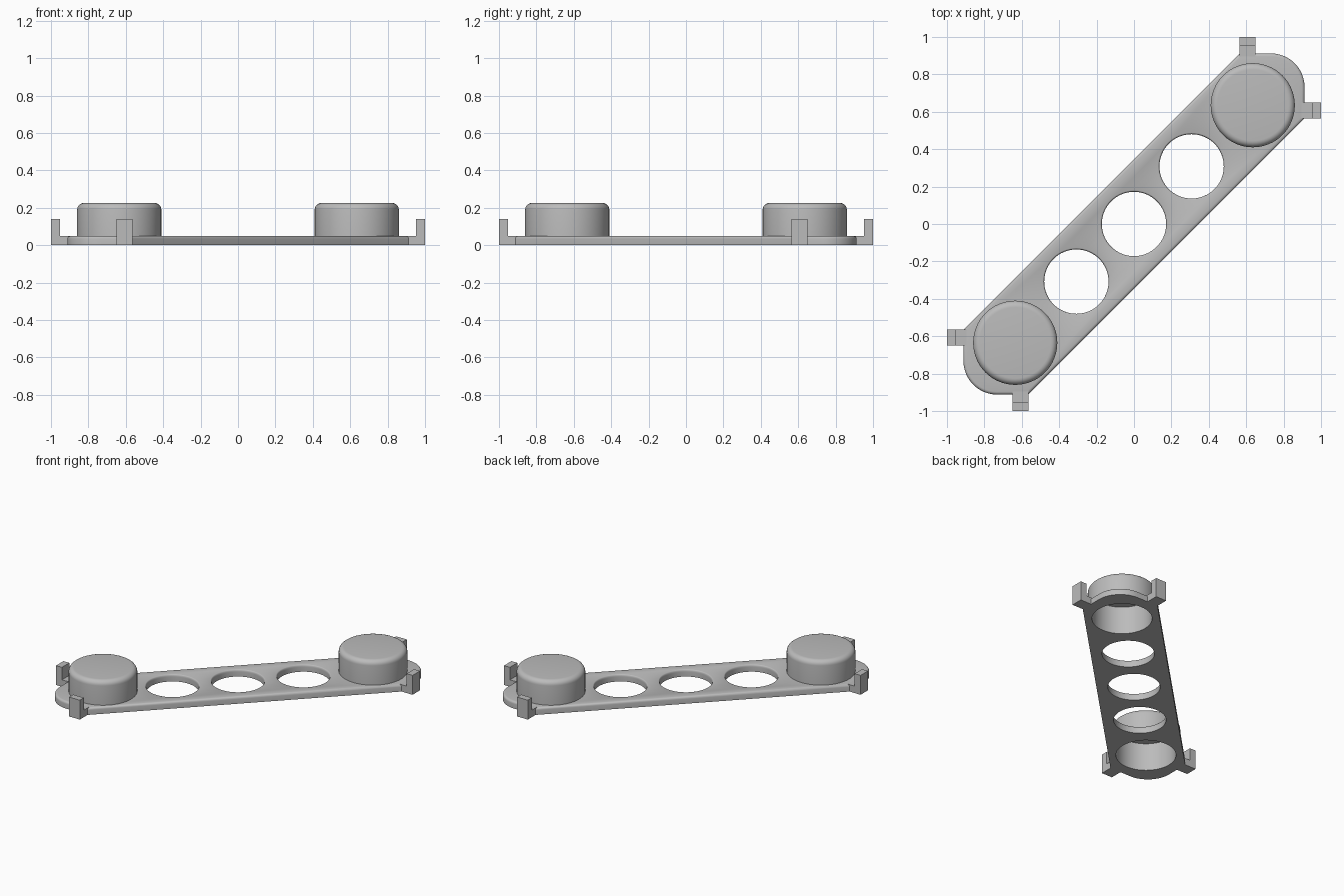
import bpy, bmesh
from math import sin, cos, pi
from mathutils import Vector

cube = bpy.data.objects.get("Cube")
if cube:
    bpy.data.objects.remove(cube, do_unlink=True)

THICK, ROUND = 0.05, 0.016      # plate thickness and edge rounding
CUP, BORE = 0.635, 0.197        # cup centre along x and y, cup inner radius
SEG = 64

grey = bpy.data.materials.new("light_grey")
grey.use_nodes = True
grey.diffuse_color = (0.5, 0.5, 0.5, 1)
grey.node_tree.nodes["Principled BSDF"].inputs["Base Color"].default_value = (0.5, 0.5, 0.5, 1)


def finish(bm, name, smooth=True):
    bmesh.ops.recalc_face_normals(bm, faces=bm.faces)
    mesh = bpy.data.meshes.new(name)
    bm.to_mesh(mesh)
    bm.free()
    mesh.materials.append(grey)
    obj = bpy.data.objects.new(name, mesh)
    bpy.context.collection.objects.link(obj)
    if smooth:
        bpy.ops.object.select_all(action='DESELECT')
        obj.select_set(True)
        bpy.context.view_layer.objects.active = obj
        bpy.ops.object.shade_smooth_by_angle(angle=0.6)
    return obj


def circle(c, r):
    return [Vector((c + r * cos(2 * pi * i / SEG), c + r * sin(2 * pi * i / SEG))) for i in range(SEG)]


def inset(points, d):
    """Move a counter-clockwise outline inward by d."""
    result = []
    for i, p in enumerate(points):
        a = (p - points[i - 1]).normalized()
        b = (points[(i + 1) % len(points)] - p).normalized()
        n = Vector((-a.y - b.y, a.x + b.x)).normalized()
        result.append(p + n * d / n.dot(Vector((-a.y, a.x))))
    return result


def bridge(bm, low, high):
    for i in range(len(low)):
        bm.faces.new((low[i - 1], low[i], high[i], high[i - 1]))


def wall(bm, levels):
    """Skin a stack of (points, z) loops; return the end loops."""
    rings = [[bm.verts.new((p.x, p.y, z)) for p in pts] for pts, z in levels]
    for low, high in zip(rings, rings[1:]):
        bridge(bm, low, high)
    return rings[0], rings[-1]


# Plate: diagonal outline with rounded ends, rounded top edge and five holes
corner, radius = 0.912, 0.18
centre = corner - radius
end = [Vector((corner, 0.565))]
end += [Vector((centre + radius * cos(t * pi / 32), centre + radius * sin(t * pi / 32))) for t in range(17)]
end += [Vector((0.565, corner))]
outline = end + [-p for p in end]
fillet = [(ROUND * (1 - cos(t * pi / 8)), THICK - ROUND * (1 - sin(t * pi / 8))) for t in range(5)]

bm = bmesh.new()
ends = [wall(bm, [(outline, 0)] + [(inset(outline, d), z) for d, z in fillet])]
for c in (-0.308, 0, 0.308):
    ends.append(wall(bm, [(circle(c, 0.172), 0)] + [(circle(c, 0.172 + d / 2), z) for d, z in fillet]))
for c in (-CUP, CUP):
    ends.append(wall(bm, [(circle(c, BORE), 0), (circle(c, BORE), THICK)]))
for side in (0, 1):
    edges = []
    for pair in ends:
        ring = pair[side]
        edges += [bm.edges.get((ring[i - 1], ring[i])) for i in range(len(ring))]
    bmesh.ops.triangle_fill(bm, edges=edges, use_beauty=True, normal=(0, 0, 1))
finish(bm, "plate")

# Cups: hollow and open below, with a rounded top rim
outer, top, soft = 0.225, 0.225, 0.035
profile = [(BORE, 0.2), (BORE, 0.045), (outer, 0.045)]
profile += [(outer - soft * (1 - cos(t * pi / 12)), top - soft * (1 - sin(t * pi / 12))) for t in range(7)]
for name, c in (("front_cup", -CUP), ("back_cup", CUP)):
    bm = bmesh.new()
    for ring in wall(bm, [(circle(c, r), z) for r, z in profile]):
        bm.faces.new(ring)
    finish(bm, name)

# Clips: L-shaped tabs reaching out from both ends
shape = [(0.89, 0), (1, 0), (1, 0.14), (0.953, 0.14), (0.953, THICK), (0.89, THICK)]
for name, sign, swap in (("back_clip", 1, False), ("left_clip", 1, True),
                         ("front_clip", -1, False), ("right_clip", -1, True)):
    bm = bmesh.new()
    sides = []
    for across in (0.565, 0.65):
        sides.append([bm.verts.new((sign * (out if swap else across),
                                    sign * (across if swap else out), z)) for out, z in shape])
        bm.faces.new(sides[-1])
    bridge(bm, *sides)
    finish(bm, name, smooth=False)
